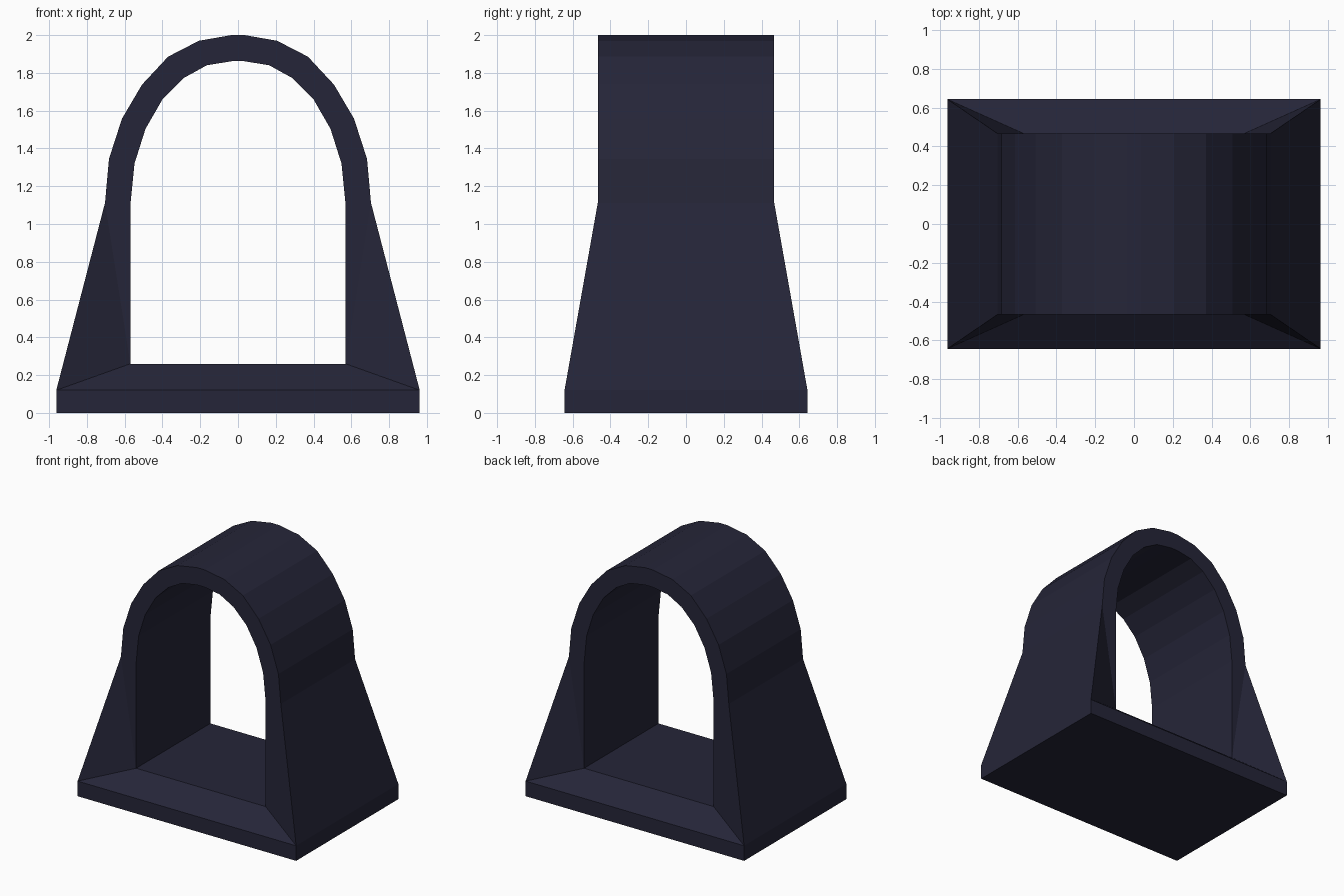
import bpy, bmesh

if "Cube" in bpy.data.objects:
    bpy.data.objects.remove(bpy.data.objects["Cube"])

mat = bpy.data.materials.new("dark navy")
mat.diffuse_color = (0.0185, 0.0185, 0.0395, 1)
mat.use_nodes = True
mat.node_tree.nodes["Principled BSDF"].inputs["Base Color"].default_value = mat.diffuse_color

YA, YB = 0.467, 0.643      # half depth of arch and of base
# right half of the profile from foot to crown: outer x, z, inner x, z
HALF = [(0.962, 0.12, 0.57, 0.26), (0.704, 1.112, 0.57, 1.10),
        (0.683, 1.345, 0.548, 1.32), (0.614, 1.558, 0.49, 1.503),
        (0.508, 1.738, 0.40, 1.66), (0.37, 1.886, 0.287, 1.773),
        (0.207, 1.97, 0.166, 1.84), (0.035, 2.0, 0.033, 1.862)]
full = HALF + [(-a, b, -c, d) for a, b, c, d in reversed(HALF)]
last = len(full) - 1

bm = bmesh.new()


def ring(side):
    """Outer and inner vertex rows for the front (-1) or back (1)."""
    outer, inner = [], []
    for i, (ox, oz, ix, iz) in enumerate(full):
        depth = YB if i in (0, last) else YA
        outer.append(bm.verts.new((ox, side * depth, oz)))
        inner.append(bm.verts.new((ix, side * YA, iz)))
    return outer, inner


fo, fi = ring(-1)
bo, bi = ring(1)

for i in range(last):
    j = i + 1
    # outer skin and lining of the opening
    bm.faces.new((fo[i], fo[j], bo[j], bo[i]))
    bm.faces.new((fi[i], bi[i], bi[j], fi[j]))
    # front and back frames, folded at the flared legs
    for o, n in ((fo, fi), (bo, bi)):
        if i == 0:
            bm.faces.new((o[i], o[j], n[i]))
            bm.faces.new((o[j], n[j], n[i]))
        elif j == last:
            bm.faces.new((o[j], o[i], n[j]))
            bm.faces.new((o[i], n[i], n[j]))
        else:
            bm.faces.new((o[i], o[j], n[j], n[i]))

# floor of the opening and sloping sills
bm.faces.new((fi[0], fi[last], bi[last], bi[0]))
for o, n in ((fo, fi), (bo, bi)):
    bm.faces.new((o[0], n[0], n[last], o[last]))

# plinth sides and underside
top = [fo[0], fo[last], bo[last], bo[0]]
low = [bm.verts.new((v.co.x, v.co.y, 0)) for v in top]
for k in range(4):
    m = (k + 1) % 4
    bm.faces.new((top[k], top[m], low[m], low[k]))
bm.faces.new(low)

bmesh.ops.recalc_face_normals(bm, faces=bm.faces[:])
mesh = bpy.data.meshes.new("arched_stand")
bm.to_mesh(mesh)
bm.free()
mesh.materials.append(mat)
bpy.context.collection.objects.link(bpy.data.objects.new("arched_stand", mesh))
